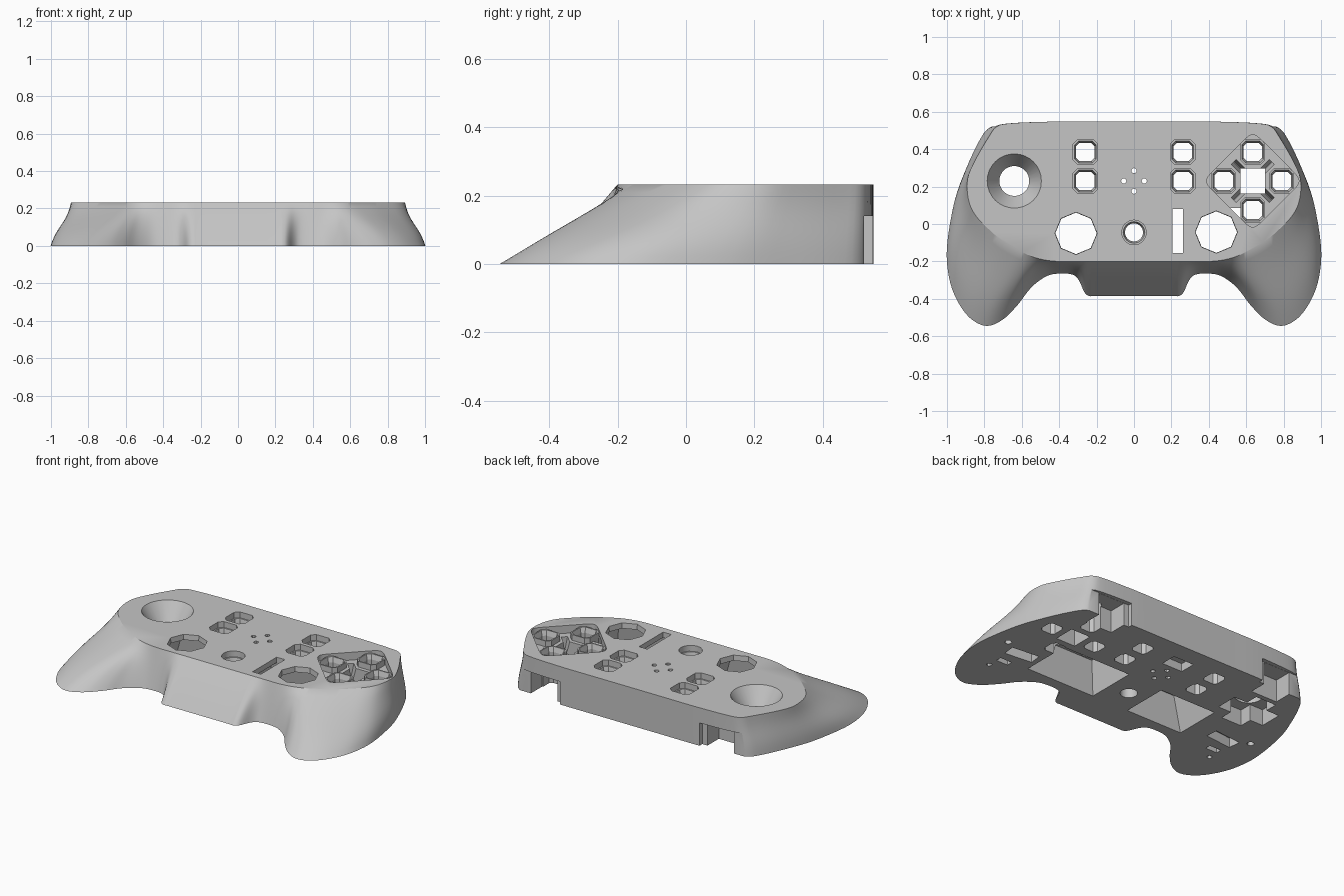
import bpy, math
from mathutils import Vector

cube = bpy.data.objects.get("Cube")
if cube:
    bpy.data.objects.remove(cube)

H = 0.233

# One plain grey plastic
grey = bpy.data.materials.new("grey_plastic")
grey.use_nodes = True
COLOUR = (0.56, 0.56, 0.56, 1)
grey.diffuse_color = COLOUR
grey.node_tree.nodes["Principled BSDF"].inputs["Base Color"].default_value = COLOUR


def make(name, verts, faces):
    mesh = bpy.data.meshes.new(name)
    mesh.from_pydata(verts, [], faces)
    mesh.materials.append(grey)
    obj = bpy.data.objects.new(name, mesh)
    bpy.context.collection.objects.link(obj)
    return obj


def skin(name, rings):
    """Closed solid through rings of points, ordered bottom to top, anticlockwise."""
    n = len(rings[0])
    verts = [p for ring in rings for p in ring]
    faces = [(l * n + i, l * n + (i + 1) % n, (l + 1) * n + (i + 1) % n, (l + 1) * n + i)
             for l in range(len(rings) - 1) for i in range(n)]
    faces.append(tuple(reversed(range(n))))
    faces.append(tuple(range(len(verts) - n, len(verts))))
    return make(name, verts, faces)


def outline(n, power=1.0, phase=0.0):
    """Unit superellipse polygon: power 1 is round, small powers are squarish."""
    pts = []
    for i in range(n):
        a = 2 * math.pi * (i + phase) / n
        c, s = math.cos(a), math.sin(a)
        pts.append((math.copysign(abs(c) ** power, c), math.copysign(abs(s) ** power, s)))
    big = max(abs(x) for x, y in pts)
    return [(x / big, y / big) for x, y in pts]


ROUND = outline(32)
OCTAGON = outline(8)
SQUARE = outline(4, 1, 0.5)
KEY = outline(8, 0.5, 0.5)
SOFT = outline(48, 0.22, 0.5)

cutters = []


def cut(shape, x, y, levels, turn=0):
    """Cutter through (z, half width, half depth) levels."""
    c, s = math.cos(turn), math.sin(turn)
    rings = [[(x + u * w * c - v * d * s, y + u * w * s + v * d * c, z) for u, v in shape]
             for z, w, d in levels]
    obj = skin("cutter", rings)
    obj.hide_render = True
    cutters.append(obj)


def box(x, y, w, d, z0, z1, turn=0):
    cut(SQUARE, x, y, [(z0, w, d), (z1, w, d)], turn)


# Half outline: foot x, y and matching rim x, y, from back to front
half = [Vector(p) for p in (
    (0, .547, 0, .547), (.25, .547, .25, .547), (.45, .547, .45, .547),
    (.68, .538, .66, .538), (.775, .513, .735, .52),
    (.83, .44, .78, .46), (.9, .29, .85, .34), (.96, .12, .89, .24),
    (1, -.12, .885, .13), (.99, -.28, .85, .05), (.95, -.4, .785, -.02),
    (.88, -.5, .71, -.085), (.79, -.545, .635, -.13), (.7, -.51, .585, -.157),
    (.62, -.43, .55, -.172), (.55, -.34, .51, -.185), (.47, -.28, .46, -.195),
    (.4, -.265, .405, -.2), (.33, -.27, .35, -.2), (.295, -.3, .31, -.2),
    (.265, -.365, .27, -.2), (.24, -.385, .24, -.2), (.2, -.385, .2, -.2),
    (0, -.385, 0, -.2))]


def spline(points, steps):
    out = []
    last = len(points) - 1
    for i in range(last):
        a, b, c, d = (points[max(0, min(last, i + k))] for k in (-1, 0, 1, 2))
        for j in range(steps):
            t = j / steps
            out.append(b + 0.5 * t * ((c - a) + t * ((2 * a - 5 * b + 4 * c - d)
                                                     + t * (3 * (b - c) + d - a))))
    return out + [points[last]]


# Shell body: loft from foot to rim, with a slight S in the flanks
right_side = spline(half, 4)
loop = right_side + [Vector((-p[0], p[1], -p[2], p[3])) for p in right_side[-2:0:-1]]
loop.reverse()
rings = []
LEVELS = 10
for l in range(LEVELS + 1):
    t = 1 - l / LEVELS
    fx = t - 0.06 * math.sin(2 * math.pi * t)
    fy = t + 0.02 * math.sin(math.pi * t)
    rings.append([(p[2] + (p[0] - p[2]) * fx, p[3] + (p[1] - p[3]) * fy, H * (1 - t))
                  for p in loop])
shell = skin("controller_shell", rings)

# Funnel for the round thumb stick, with a cross cavity below
SX, SY = -.64, .23
cut(ROUND, SX, SY, [(-.1, .08, .08), (.13, .08, .08), (H, .145, .145), (.3, .145, .145)])
box(SX, SY, .16, .07, -.1, .1)
box(SX, SY, .07, .15, -.1, .1)


# Button wells with sloped seats
def well(shape, x, y, z):
    cut(shape, x, y, [(-.1, .049, .049), (z - .07, .049, .049), (z - .035, .058, .058)])
    cut(shape, x, y, [(z - .036, .066, .066), (.3, .066, .066)])


for side in (-1, 1):
    for y in (.23, .385):
        well(KEY, side * .26, y, H)
well(outline(16), 0, -.045, H)

# Octagonal openings through a thin roof over wide tapered pockets
for x, y in ((-.31, -.05), (.44, -.043)):
    cut(OCTAGON, x, y, [(-.1, .108, .108), (.15, .108, .108), (.3, .117, .117)])
cut(SQUARE, -.31, -.05, [(-.02, .2, .15), (.2, .122, .12)])
cut(SQUARE, .37, -.04, [(-.02, .24, .16), (.2, .2, .122)])

# Slot and speaker holes
box(.235, -.037, .028, .117, -.1, .3)
for dx, dy in ((1, 0), (-1, 0), (0, 1), (0, -1)):
    cut(outline(12), dx * .055, .23 + dy * .055, [(-.1, .014, .014), (.3, .014, .014)])

# Diamond recess with four button holes, centre hole and diagonal grooves
DX, DY = .635, .23
FLOOR = .185
cut(SOFT, DX, DY, [(FLOOR, .188, .188), (.3, .188, .188)], math.pi / 4)
box(DX, DY, .066, .066, -.1, .3)
for k in range(4):
    a = k * math.pi / 2
    cut(KEY, DX + .155 * math.cos(a), DY + .155 * math.sin(a),
        [(-.1, .049, .049), (.3, .049, .049)])
    b = a + math.pi / 4
    cut(SQUARE, DX + .11 * math.cos(b), DY + .11 * math.sin(b),
        [(.1, .034, .002), (FLOOR + .01, .034, .02)], b)

# Trigger notches at the back corners, grip pockets and screw holes below
for side in (-1, 1):
    box(side * .645, .59, .17, .07, -.1, .14)
    box(side * .6, .51, .09, .1, -.1, .139)
    box(side * .73, -.1, .09, .038, -.1, .06, side * -.1)
    box(side * .76, -.22, .04, .018, -.1, .04)
    cut(outline(12), side * .88, -.04, [(-.1, .02, .02), (.05, .02, .02)])
    cut(outline(12), side * .8, -.3, [(-.1, .015, .015), (.04, .015, .015)])
box(0, .38, .07, .05, -.1, .05)

# Apply all cuts, then remove the cutters
for c in cutters:
    mod = shell.modifiers.new("cut", "BOOLEAN")
    mod.object = c
    mod.operation = "DIFFERENCE"
    mod.solver = "EXACT"
bpy.context.view_layer.update()
graph = bpy.context.evaluated_depsgraph_get()
result = bpy.data.meshes.new_from_object(shell.evaluated_get(graph))
shell.modifiers.clear()
shell.data = result
for c in cutters:
    bpy.data.objects.remove(c)

# Raised collars around the diamond buttons
for k in range(4):
    a = k * math.pi / 2
    x, y = DX + .155 * math.cos(a), DY + .155 * math.sin(a)
    path = ((.049, .15), (.066, .15), (.066, .22), (.058, .22), (.049, .19))
    n, m = len(KEY), len(path)
    verts = [(x + u * r, y + v * r, z) for u, v in KEY for r, z in path]
    faces = [(i * m + j, (i + 1) % n * m + j, (i + 1) % n * m + (j + 1) % m, i * m + (j + 1) % m)
             for i in range(n) for j in range(m)]
    make("button_collar", verts, faces)

# Smooth the shell, keeping hard edges
bpy.ops.object.select_all(action="DESELECT")
shell.select_set(True)
bpy.context.view_layer.objects.active = shell
bpy.ops.object.shade_smooth_by_angle(angle=math.radians(30))
